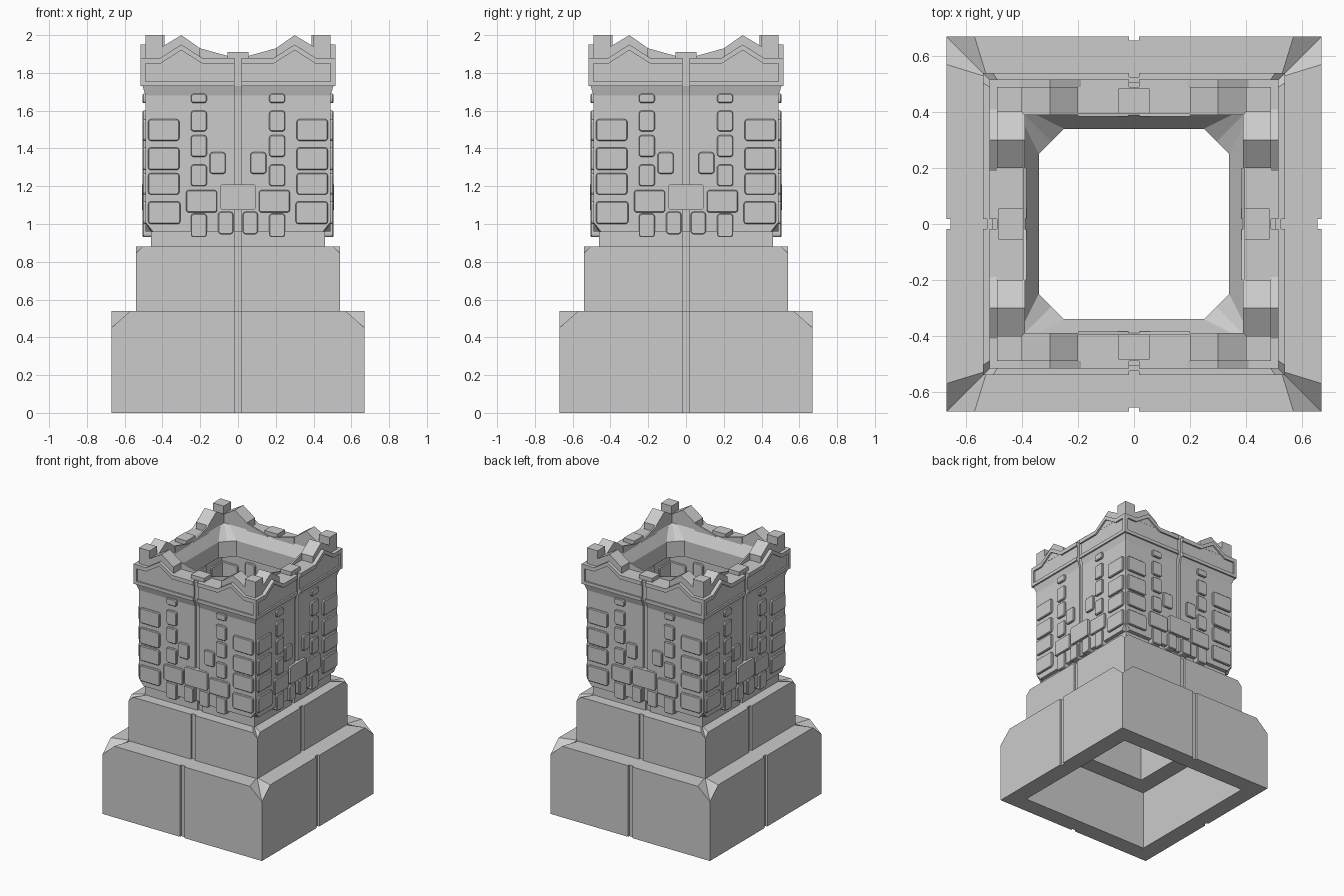
import bpy, bmesh, math
from mathutils import Matrix

if "Cube" in bpy.data.objects:
    bpy.data.objects.remove(bpy.data.objects["Cube"], do_unlink=True)

grey = bpy.data.materials.new("stone_grey")
grey.use_nodes = True
color = (0.6, 0.6, 0.6, 1)
grey.diffuse_color = color
grey.node_tree.nodes["Principled BSDF"].inputs["Base Color"].default_value = color


def finish(name, bm):
    bmesh.ops.remove_doubles(bm, verts=bm.verts, dist=0.0002)
    bmesh.ops.recalc_face_normals(bm, faces=bm.faces)
    mesh = bpy.data.meshes.new(name)
    bm.to_mesh(mesh)
    bm.free()
    mesh.materials.append(grey)
    obj = bpy.data.objects.new(name, mesh)
    bpy.context.collection.objects.link(obj)
    return obj


def ring(bm, r, z, c, k=0, dz=0, groove=0.015):
    """Square ring: corner pulled in by k and shifted by dz, with a groove mid-side."""
    g = 0.018
    side = [(k - r, k - r, z + dz), (c - r, -r, z), (-g, -r, z), (-g, groove - r, z),
            (g, groove - r, z), (g, -r, z), (r - c, -r, z)]
    verts = []
    for i in range(4):
        turn = Matrix.Rotation(i * math.pi / 2, 3, 'Z')
        for p in side:
            v = bm.verts.new(p)
            v.co = turn @ v.co
            verts.append(v)
    return verts


def prisms(name, items):
    """Extrude (x, z) outlines between two depths, on both halves of all four sides.
    Each item is (outline, inner depth, outer depth)."""
    bm = bmesh.new()
    for outline, near, far in items:
        for i in range(4):
            turn = Matrix.Rotation(i * math.pi / 2, 3, 'Z')
            for s in (-1, 1):
                back = [bm.verts.new((s * x, -near, z)) for x, z in outline]
                front = [bm.verts.new((s * x, -far, z)) for x, z in outline]
                n = len(outline)
                bm.faces.new(back)
                bm.faces.new(front[::-1])
                for j in range(n):
                    bm.faces.new((back[j], back[(j + 1) % n], front[(j + 1) % n], front[j]))
                for v in back + front:
                    v.co = turn @ v.co
    return finish(name, bm)


def rect(x0, x1, z0, z1):
    return [(x0, z0), (x1, z0), (x1, z1), (x0, z1)]


def rounded(x0, x1, z0, z1, c=0.01):
    return [(x0 + c, z0), (x1 - c, z0), (x1, z0 + c), (x1, z1 - c),
            (x1 - c, z1), (x0 + c, z1), (x0, z1 - c), (x0, z0 + c)]


# Hollow tower shell: up the outside, over the rim, down the inside
bm = bmesh.new()
rings = [
    ring(bm, 0.67, 0, 0.1),
    ring(bm, 0.67, 0.54, 0.1, dz=-0.09),
    ring(bm, 0.54, 0.54, 0.01),
    ring(bm, 0.54, 0.88, 0.035, dz=-0.035),
    ring(bm, 0.46, 0.88, 0.01),
    ring(bm, 0.46, 0.96, 0.01),
    ring(bm, 0.49, 0.96, 0.04, dz=0.05),
    ring(bm, 0.49, 1.68, 0.04),
    ring(bm, 0.505, 1.73, 0.04),
    ring(bm, 0.505, 1.88, 0.04),
    ring(bm, 0.39, 1.88, 0.04, groove=0),
    ring(bm, 0.34, 1.8, 0.09, k=0.045, groove=0),
    ring(bm, 0.34, 1.68, 0.09, k=0.045, groove=0),
    ring(bm, 0.45, 1.68, 0.04, groove=0),
    ring(bm, 0.45, 0.96, 0.04, groove=0),
    ring(bm, 0.41, 0.96, 0.04, groove=0),
    ring(bm, 0.41, 0.45, 0.04, groove=0),
    ring(bm, 0.54, 0.45, 0.04, groove=0),
    ring(bm, 0.54, 0, 0.04, groove=0),
]
for a, b in zip(rings, rings[1:] + rings[:1]):
    n = len(a)
    for j in range(n):
        bm.faces.new((a[j], a[(j + 1) % n], b[(j + 1) % n], b[j]))
finish("tower_shell", bm)

# Protruding wall stones, as x and z ranges on one half of a side
stones = [
    (0.31, 0.476, 1.44, 1.555), (0.31, 0.476, 1.285, 1.405),
    (0.31, 0.476, 1.155, 1.27), (0.305, 0.476, 1.0, 1.12),
    (0.165, 0.25, 1.64, 1.69), (0.165, 0.25, 1.49, 1.6), (0.165, 0.25, 1.355, 1.47),
    (0.165, 0.25, 1.2, 1.315), (0.11, 0.275, 1.06, 1.18), (0.165, 0.25, 0.93, 1.055),
    (0.065, 0.15, 1.265, 1.38), (0.025, 0.105, 0.945, 1.065),
]
wall_stones = prisms("wall_stones", [(rounded(*s), 0.437, 0.505) for s in stones])
half_keystone = [(0, 1.075), (0.085, 1.075), (0.095, 1.085), (0.095, 1.2), (0.085, 1.21), (0, 1.21)]
keystones = prisms("keystones", [(half_keystone, 0.437, 0.508)])
bevel = wall_stones.modifiers.new("worn_edges", 'BEVEL')
bevel.width = 0.005
bevel.segments = 1

# Crown: gabled frame around sunken panels
line = [(0.515, 1.88), (0.41, 1.88), (0.3, 1.95), (0.19, 1.88), (0.018, 1.88)]
frame = line + [(x, z - 0.03) for x, z in reversed(line)]
prisms("crown_frame", [
    (frame, 0.49, 0.517),
    (rect(0.49, 0.515, 1.73, 1.86), 0.49, 0.517),
    (rect(0.018, 0.515, 1.73, 1.755), 0.49, 0.517),
])
prisms("crown_gables", [([(0.41, 1.87), (0.3, 1.95), (0.19, 1.87)], 0.39, 0.506)])

# Coping: peaked caps, corner posts, centre blocks and inner rim slopes
prisms("peaked_caps", [([(0.2, 1.87), (0.2, 1.93), (0.3, 2.0), (0.4, 1.94), (0.4, 1.87)], 0.39, 0.49)])
prisms("corner_posts", [(rect(0.4, 0.49, 1.87, 2.0), 0.4, 0.49)])
prisms("centre_blocks", [(rect(0, 0.055, 1.87, 1.91), 0.395, 0.485)])
prisms("rim_slopes", [([(0.02, 1.87), (0.02, 1.88), (0.2, 1.93), (0.2, 1.87)], 0.385, 0.397)])
